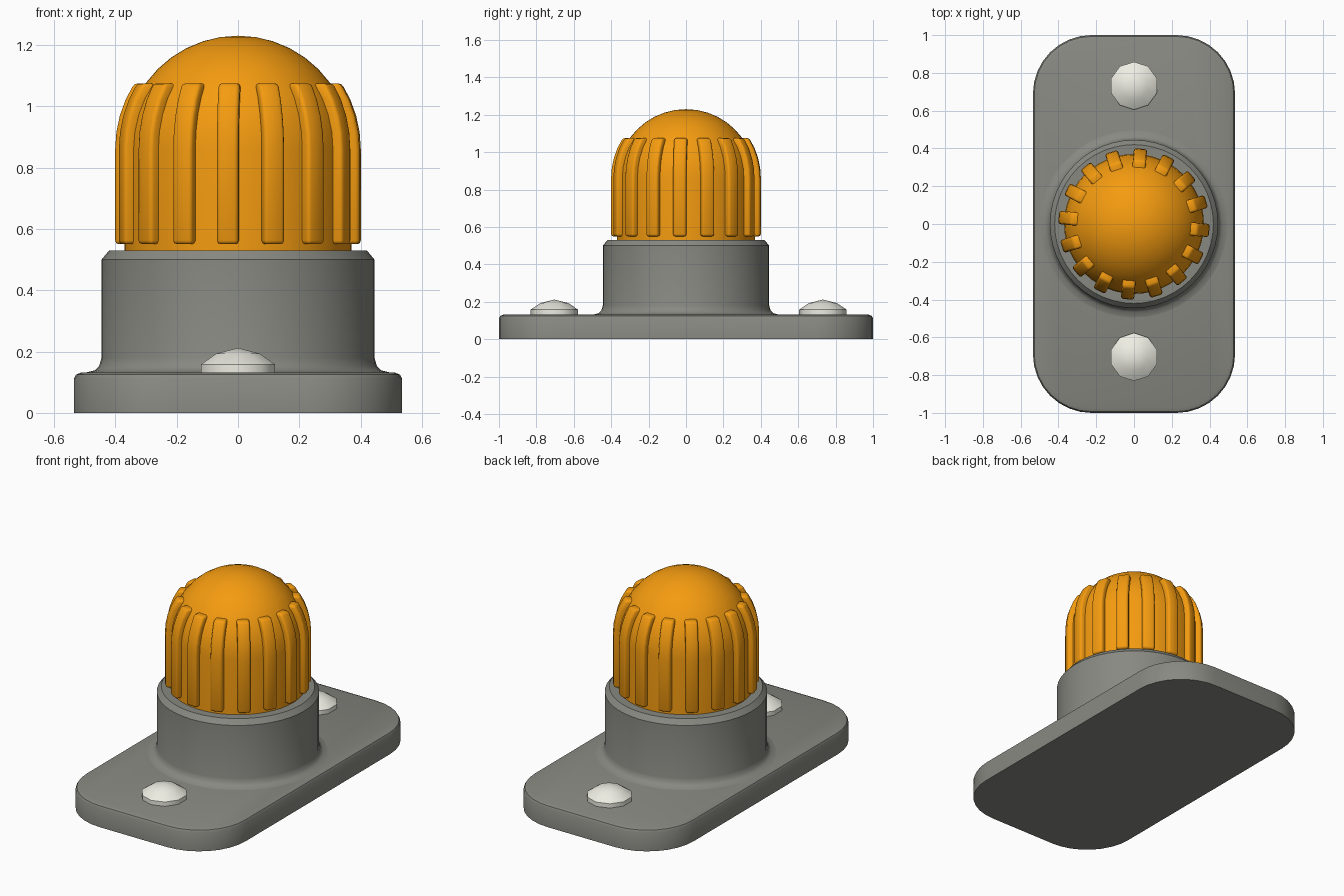
import bpy, bmesh
from math import sin, cos, pi, radians

if "Cube" in bpy.data.objects:
    bpy.data.objects.remove(bpy.data.objects["Cube"])


def material(name, color):
    m = bpy.data.materials.new(name)
    m.diffuse_color = (*color, 1)
    m.use_nodes = True
    m.node_tree.nodes["Principled BSDF"].inputs["Base Color"].default_value = m.diffuse_color
    return m


def loft(bm, rings):
    """Skin a stack of equal-length point rings and cap both ends."""
    vs = [[bm.verts.new(p) for p in r] for r in rings]
    n = len(vs[0])
    for a, b in zip(vs, vs[1:]):
        for i in range(n):
            j = (i + 1) % n
            bm.faces.new((a[i], a[j], b[j], b[i]))
    bm.faces.new(vs[0][::-1])
    bm.faces.new(vs[-1])


def circle(r, z, n, x=0, y=0):
    return [(x + r * cos(pi / 2 + 2 * pi * i / n),
             y + r * sin(pi / 2 + 2 * pi * i / n), z) for i in range(n)]


def finish(bm, name, mat, angle=35):
    bmesh.ops.remove_doubles(bm, verts=bm.verts, dist=1e-5)
    bmesh.ops.recalc_face_normals(bm, faces=bm.faces)
    me = bpy.data.meshes.new(name)
    bm.to_mesh(me)
    bm.free()
    me.materials.append(mat)
    me.shade_smooth()
    me.set_sharp_from_angle(angle=radians(angle))
    ob = bpy.data.objects.new(name, me)
    bpy.context.collection.objects.link(ob)
    return ob


def lathe(name, profile, n, mat, x=0, y=0, angle=35):
    bm = bmesh.new()
    loft(bm, [circle(r, z, n, x, y) for r, z in profile])
    return finish(bm, name, mat, angle)


grey = material("grey_housing", (0.25, 0.25, 0.225))
amber = material("amber_lens", (0.91, 0.33, 0.005))
white = material("pale_screw", (0.85, 0.85, 0.77))

# Mounting plate with rounded corners and a softened top edge
W, L, R, SEG = 0.535, 1.0, 0.31, 8


def plate_ring(inset, z):
    pts = []
    for k, (sx, sy) in enumerate([(1, 1), (-1, 1), (-1, -1), (1, -1)]):
        for i in range(SEG + 1):
            a = pi / 2 * (k + i / SEG)
            pts.append((sx * (W - R) + (R - inset) * cos(a),
                        sy * (L - R) + (R - inset) * sin(a), z))
    return pts


bm = bmesh.new()
loft(bm, [plate_ring(i, z) for i, z in
          [(0, 0), (0, 0.112), (0.007, 0.125), (0.025, 0.132)]])
finish(bm, "mounting_plate", grey)

# Collar with a flared foot and chamfered rim
lathe("collar", [(0.495, 0.125), (0.495, 0.132), (0.467, 0.139), (0.453, 0.153),
                 (0.445, 0.18), (0.445, 0.50), (0.42, 0.53)], 48, grey)

# Lens: straight wall and hemispherical top
ZC, RL = 0.86, 0.37
dome = [(RL * cos(pi / 2 * i / 10), ZC + RL * sin(pi / 2 * i / 10)) for i in range(11)]
lathe("lens_dome", [(RL, 0.50)] + dome, 48, amber)

# Sixteen grip ribs following the lens outline
RO, HW = 0.40, 0.035
path = [(RO, 0.55)] + [(RO * cos(radians(a)), ZC + RO * sin(radians(a)))
                       for a in (0, 8, 16, 24, 32.5)]
bm = bmesh.new()
for k in range(16):
    t = radians(-5 + 22.5 * k)
    c, s = cos(t), sin(t)
    loft(bm, [[(r * c - w * s, r * s + w * c, z) for r, w in
               [(ro - 0.06, -HW), (ro, -HW), (ro, HW), (ro - 0.06, HW)]]
              for ro, z in path])
bmesh.ops.recalc_face_normals(bm, faces=bm.faces)
edges = [e for e in bm.edges if e.calc_face_angle(0) > radians(40)]
bmesh.ops.bevel(bm, geom=edges, offset=0.012, segments=2, profile=0.5,
                affect='EDGES', clamp_overlap=True)
finish(bm, "lens_ribs", amber, 50)

# Ten-sided domed screw heads
for name, y in (("front_screw", -0.704), ("back_screw", 0.732)):
    lathe(name, [(0.127, 0.125), (0.127, 0.158), (0.075, 0.193), (0, 0.212)],
          10, white, 0, y, 40)
